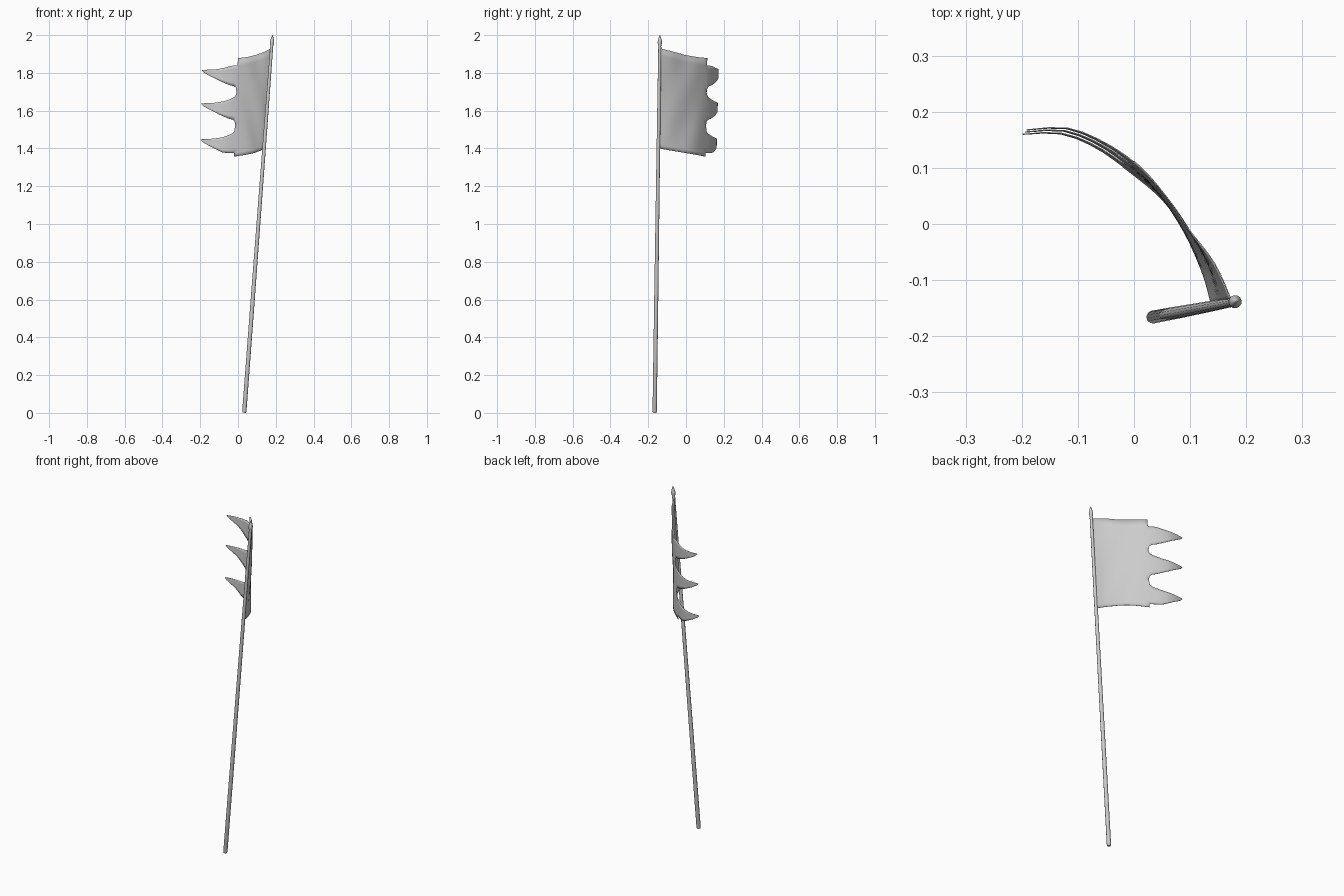
import bpy, bmesh, math
from mathutils import Vector

if "Cube" in bpy.data.objects:
    bpy.data.objects.remove(bpy.data.objects["Cube"])

FOOT, TOP = Vector((0.033, -0.166, 0.001)), Vector((0.183, -0.138, 2.0))


def finish(name, bm, angle):
    bmesh.ops.remove_doubles(bm, verts=bm.verts, dist=0.0003)
    bmesh.ops.recalc_face_normals(bm, faces=bm.faces)
    mesh = bpy.data.meshes.new(name)
    bm.to_mesh(mesh)
    bm.free()
    ob = bpy.data.objects.new(name, mesh)
    bpy.context.collection.objects.link(ob)
    bpy.ops.object.select_all(action='DESELECT')
    ob.select_set(True)
    bpy.context.view_layer.objects.active = ob
    bpy.ops.object.shade_smooth_by_angle(angle=math.radians(angle))
    return ob


def lathe(name, profile, sides=12):
    """Turned part along the leaning pole axis; profile = (radius, fraction of the axis)."""
    bm = bmesh.new()
    rot = (TOP - FOOT).to_track_quat('Z', 'Y')
    rings = []
    for r, f in profile:
        c = FOOT.lerp(TOP, f)
        rings.append([bm.verts.new(c + rot @ Vector((r * math.cos(a), r * math.sin(a), 0)))
                      for a in (2 * math.pi * i / sides for i in range(sides))])
    for a, b in zip(rings, rings[1:]):
        for i in range(sides):
            j = (i + 1) % sides
            bm.faces.new((a[i], a[j], b[j], b[i]))
    bm.faces.new(rings[0][::-1])
    bm.faces.new(rings[-1])
    return finish(name, bm, 40)


# Pole and pointed finial
lathe("pole", [(0.009, 0), (0.0115, 0.004), (0.011, 0.3), (0.0095, 0.7), (0.008, 0.968)])
lathe("finial", [(0.007, 0.962), (0.009, 0.966), (0.007, 0.970), (0.0115, 0.978),
                 (0.0115, 0.983), (0.007, 0.992), (0.001, 1.0)])

# Plan curves of the billowing cloth, along its upper and lower edges
UPPER = [(0.175, -0.139), (0.142, -0.07), (0.097, -0.005), (0.05, 0.057), (0.0, 0.112),
         (-0.06, 0.151), (-0.12, 0.173), (-0.19, 0.169)]
LOWER = [(0.138, -0.145), (0.121, -0.08), (0.083, -0.005), (0.039, 0.055), (-0.02, 0.102),
         (-0.075, 0.139), (-0.135, 0.160), (-0.2, 0.158)]
TOP_Z = [1.932, 1.913, 1.895, 1.884, 1.878]
BOTTOM_Z = [1.402, 1.389, 1.376, 1.366, 1.357]
EDGE = 4


def smooth(points, u):
    """Catmull-Rom sample of a list of tuples."""
    n = len(points) - 1
    i = min(int(u), n - 1)
    t = u - i
    p = [Vector(points[k]) for k in (max(i - 1, 0), i, i + 1, min(i + 2, n))]
    return 0.5 * (2 * p[1] + (p[2] - p[0]) * t + (2 * p[0] - 5 * p[1] + 4 * p[2] - p[3]) * t * t
                  + (3 * p[1] - p[0] - 3 * p[2] + p[3]) * t ** 3)


def cloth(u, v, z=None):
    xy = smooth(UPPER, u).lerp(smooth(LOWER, u), v)
    if z is None:
        i = min(int(u), EDGE - 1)
        t = u - i
        hi = TOP_Z[i] + (TOP_Z[i + 1] - TOP_Z[i]) * t
        lo = BOTTOM_Z[i] + (BOTTOM_Z[i + 1] - BOTTOM_Z[i]) * t
        z = hi + (lo - hi) * v
    ripple = 0.002 * math.sin(9 * v + 2.3 * u) * math.sin(math.pi * min(u, EDGE) / EDGE)
    return Vector((xy[0] + ripple, xy[1] + ripple * 0.6, z))


def add_grid(bm, columns):
    cols = [[bm.verts.new(p) for p in c] for c in columns]
    for a, b in zip(cols, cols[1:]):
        for k in range(len(a) - 1):
            bm.faces.new((a[k], a[k + 1], b[k + 1], b[k]))


# Flag body, with rows that line up with the tooth roots
ROOTS = [1.839, 1.697, 1.522, 1.376]
TIPS = [1.814, 1.637, 1.447]
STEPS = 6


def to_v(z):
    return (TOP_Z[-1] - z) / (TOP_Z[-1] - BOTTOM_Z[-1])


rows = [0.0]
for a, b in zip(ROOTS, ROOTS[1:]):
    rows += [to_v(a + (b - a) * k / STEPS) for k in range(STEPS)]
rows += [to_v(ROOTS[-1]), 1.0]
bm = bmesh.new()
add_grid(bm, [[cloth(EDGE * i / 16, v) for v in rows] for i in range(17)])

# Three ragged teeth on the free edge: (fraction outward, rise above tip, drop below tip)
TOOTH = [(0.03, 0.043, 0.092), (0.1, 0.031, 0.084), (0.22, 0.022, 0.079), (0.36, 0.014, 0.069),
         (0.5, 0.009, 0.058), (0.65, 0.005, 0.044), (0.8, 0.003, 0.028), (0.92, 0.002, 0.013),
         (1.0, 0.001, 0.001)]
for n, tip in enumerate(TIPS):
    hi0, lo0 = ROOTS[n], ROOTS[n + 1]
    columns = []
    for t, up, down in [(0, 1, 1)] + TOOTH:
        hi, lo = min(hi0, tip + up), max(lo0, tip - down)
        zs = [hi + (lo - hi) * k / STEPS for k in range(STEPS + 1)]
        columns.append([cloth(EDGE + 3 * t, to_v(z), z) for z in zs])
    add_grid(bm, columns)

flag = finish("flag", bm, 60)
thick = flag.modifiers.new("cloth_thickness", 'SOLIDIFY')
thick.thickness = 0.002
thick.offset = 0
